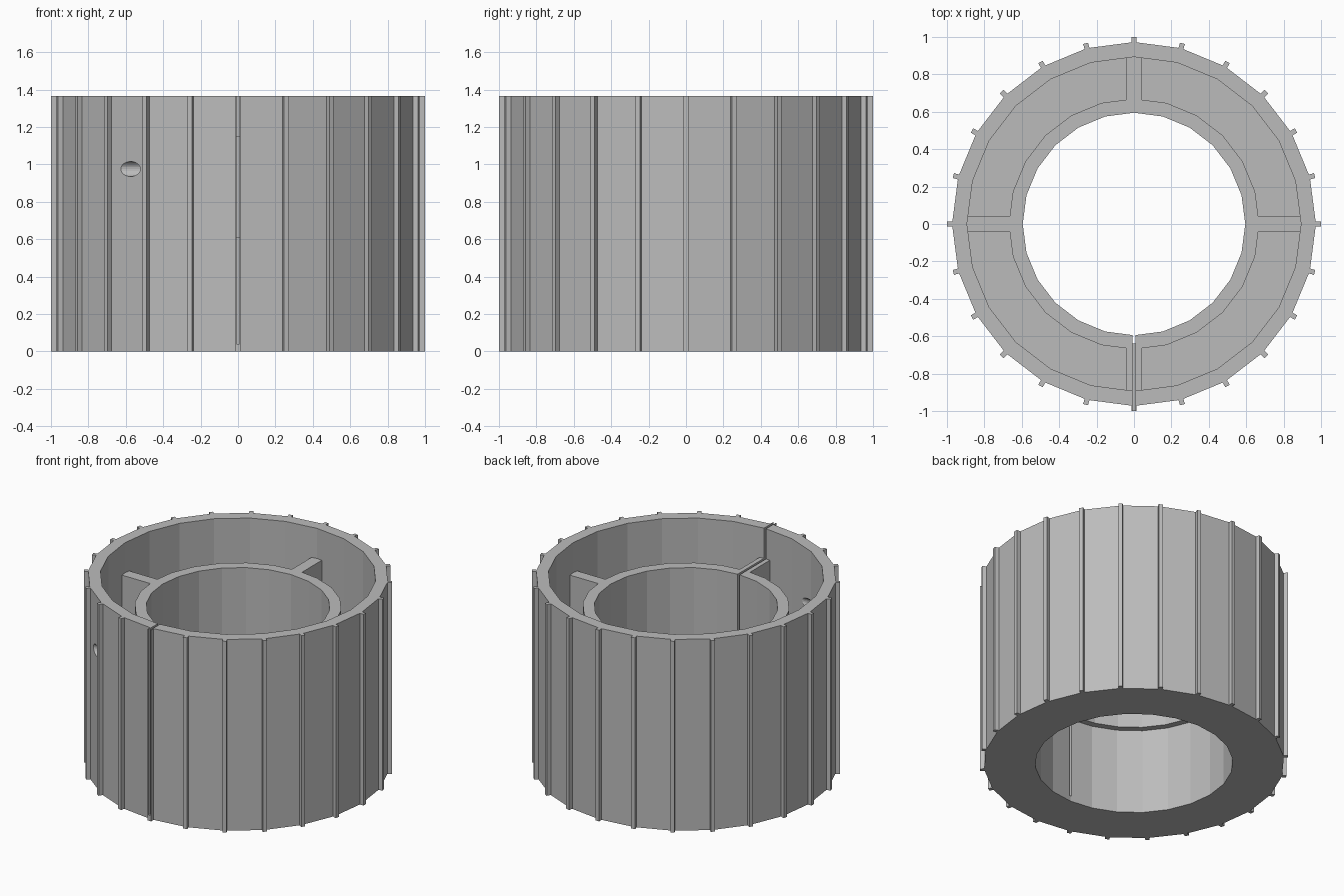
import bpy, bmesh
from math import cos, sin, pi, radians
from mathutils import Matrix

SIDES = 24
HEIGHT = 1.365
FLOOR = 0.04
HUB_TOP = 1.15

if "Cube" in bpy.data.objects:
    bpy.data.objects.remove(bpy.data.objects["Cube"], do_unlink=True)

grey = bpy.data.materials.new("plain grey")
grey.use_nodes = True
grey.diffuse_color = (0.5, 0.5, 0.5, 1)
grey.node_tree.nodes["Principled BSDF"].inputs["Base Color"].default_value = (0.5, 0.5, 0.5, 1)


def finish(name, bm):
    bmesh.ops.recalc_face_normals(bm, faces=bm.faces)
    mesh = bpy.data.meshes.new(name)
    bm.to_mesh(mesh)
    bm.free()
    mesh.materials.append(grey)
    obj = bpy.data.objects.new(name, mesh)
    bpy.context.collection.objects.link(obj)
    return obj


def ring(name, profile):
    """Turn a closed (radius, height) profile into a faceted ring."""
    bm = bmesh.new()
    loops = []
    for i in range(SIDES):
        a = 2 * pi * i / SIDES
        loops.append([bm.verts.new((r * cos(a), r * sin(a), z)) for r, z in profile])
    n = len(profile)
    for i in range(SIDES):
        a, b = loops[i], loops[(i + 1) % SIDES]
        for j in range(n):
            k = (j + 1) % n
            bm.faces.new((a[j], b[j], b[k], a[k]))
    return finish(name, bm)


def tube(name, inner, outer, z0, z1):
    return ring(name, [(inner, z0), (outer, z0), (outer, z1), (inner, z1)])


def radial_bar(name, angle, r0, r1, width, z0, z1):
    """Upright bar pointing outward at the given angle."""
    bm = bmesh.new()
    place = (Matrix.Rotation(angle, 4, 'Z')
             @ Matrix.Translation(((r0 + r1) / 2, 0, (z0 + z1) / 2))
             @ Matrix.Diagonal((r1 - r0, width, z1 - z0, 1)))
    bmesh.ops.create_cube(bm, size=1, matrix=place)
    return finish(name, bm)


def cut(obj, cutter):
    mod = obj.modifiers.new("cut", 'BOOLEAN')
    mod.operation = 'DIFFERENCE'
    mod.solver = 'EXACT'
    mod.object = cutter


# Base plate, outer wall and stepped inner hub
tube("base_plate", 0.64, 0.973, 0, FLOOR)
wall = tube("outer_wall", 0.893, 0.973, FLOOR, HEIGHT)
hub = ring("inner_hub", [(0.64, FLOOR), (0.67, FLOOR), (0.67, HUB_TOP),
                         (0.595, HUB_TOP), (0.595, 0.61), (0.64, 0.61)])

# Four spokes joining the hub to the wall
spokes = [radial_bar(f"spoke_{i + 1}", i * pi / 2, 0.655, 0.9, 0.08, FLOOR, HUB_TOP)
          for i in range(4)]

# Grip ribs around the outside
ribs = [radial_bar(f"grip_rib_{i + 1}", 2 * pi * i / SIDES, 0.96, 1.0, 0.027, 0, HEIGHT)
        for i in range(SIDES)]

# Slit through the front of the wall, hub, spoke and rib, above the base
slit = radial_bar("slit_cutter", radians(270), 0.5, 1.1, 0.016, FLOOR, 1.5)
for part in (wall, hub, spokes[3], ribs[18]):
    cut(part, slit)

# Sideways round hole through the wall
bm = bmesh.new()
bmesh.ops.create_cone(bm, cap_ends=True, segments=24, radius1=0.04, radius2=0.04, depth=0.5,
                      matrix=Matrix.Translation((-0.5, -0.775, 0.975))
                      @ Matrix.Rotation(pi / 2, 4, 'Y'))
drill = finish("hole_cutter", bm)
cut(wall, drill)

for helper in (slit, drill):
    helper.hide_render = True
    helper.hide_viewport = True
    helper.display_type = 'WIRE'
